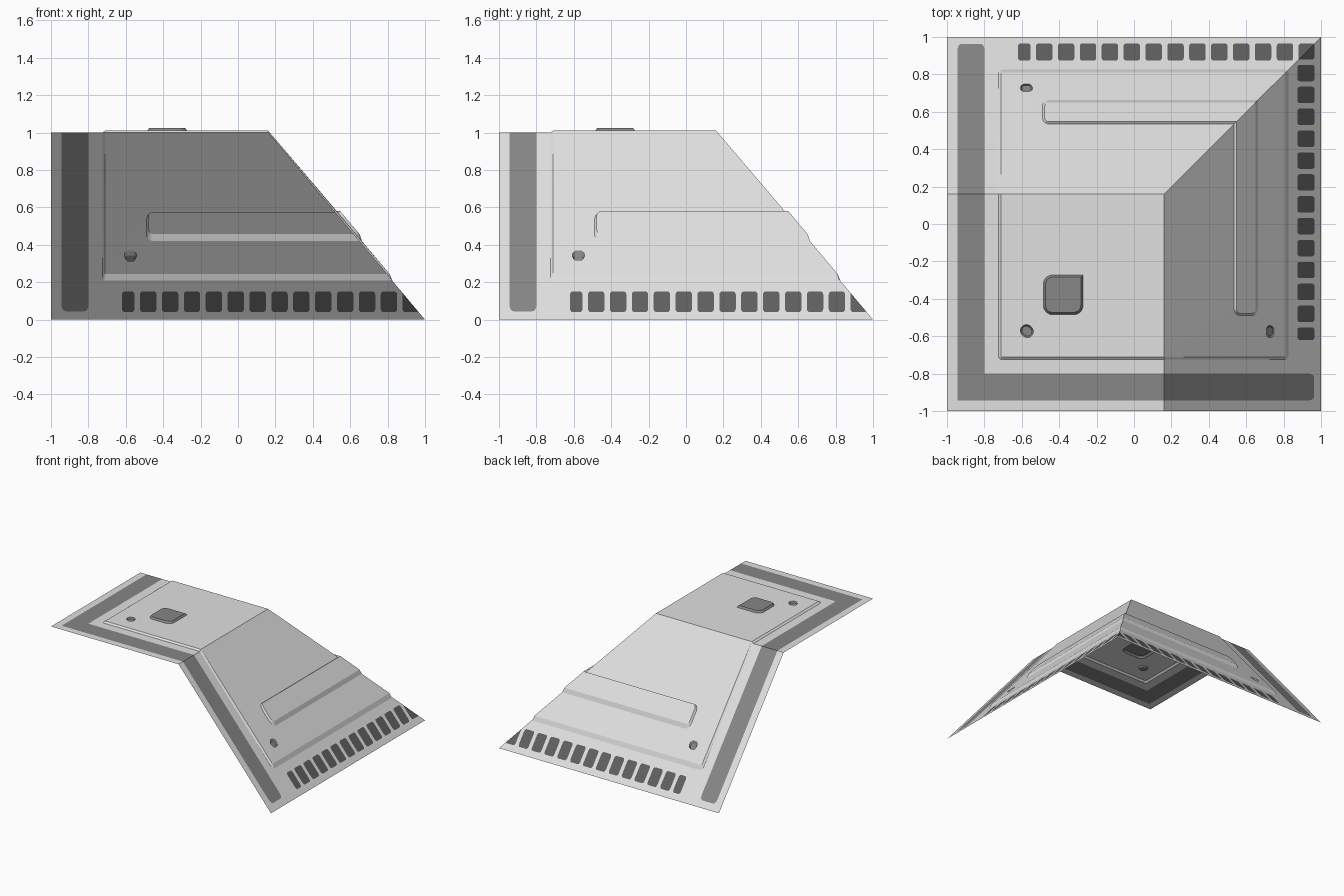
import bpy
import math
from mathutils import Vector
from mathutils.geometry import delaunay_2d_cdt

if "Cube" in bpy.data.objects:
    bpy.data.objects.remove(bpy.data.objects["Cube"])

FOLD = 0.16                              # where the flat top bends into the slopes
RUN = 1 - FOLD
STRETCH = math.hypot(1, RUN) / RUN       # vertical rise per unit of offset on a slope


class Pad:
    """Rounded rectangle in plan; mirrored over the x = y diagonal."""
    def __init__(self, u0, u1, v0, v1, r, bevel=0.0, rise=0.0):
        self.c = ((u0 + u1) / 2, (v0 + v1) / 2)
        self.h = ((u1 - u0) / 2, (v1 - v0) / 2)
        self.r, self.bevel, self.rise = r, bevel, rise

    def dist(self, x, y):
        u, v = min(x, y), max(x, y)
        a = abs(u - self.c[0]) - self.h[0] + self.r
        b = abs(v - self.c[1]) - self.h[1] + self.r
        return math.hypot(max(a, 0), max(b, 0)) + min(max(a, b), 0) - self.r

    def lift(self, x, y):
        return self.rise * min(1, max(0, -self.dist(x, y) / self.bevel))

    def loop(self, inset):
        r = max(self.r - inset, 0)
        n = 5 if r > 0 else 0
        pts = []
        for k, (sx, sy) in enumerate([(1, 1), (-1, 1), (-1, -1), (1, -1)]):
            for i in range(n + 1):
                a = math.pi / 2 * (k + (i / n if n else 0))
                pts.append((self.c[0] + sx * (self.h[0] - inset - r) + r * math.cos(a),
                            self.c[1] + sy * (self.h[1] - inset - r) + r * math.sin(a)))
        return pts


# Embossed areas
panel = Pad(-0.725, 0.825, -0.725, 0.825, 0.02, 0.015, 0.012)
bar = Pad(-0.49, 1.2, 0.535, 0.662, 0.035, 0.012, 0.014)
knob = [Pad(-0.485, -0.272, -0.485, -0.272, 0.05, 0.012, 0.014),
        Pad(-0.38, -0.272, -0.38, -0.272, 0.0, 0.012, 0.014)]
dimples = [Pad(-0.607, -0.543, -0.602, -0.538, 0.0315, 0.008, -0.011),
           Pad(-0.607, -0.543, 0.705, 0.748, 0.021, 0.008, -0.011)]
# Painted areas
stripe = Pad(-0.943, -0.80, -1.3, 0.963, 0.025)
squares = [Pad(-0.62, -0.553, 0.873, 0.966, 0.015)]
squares += [Pad(-0.524 + 0.117 * k, -0.436 + 0.117 * k, 0.873, 0.966, 0.015)
            for k in range(13)]

# Plan drawing: outlines of every area, both ways round the diagonal
points, edges = [], []


def add_path(pts, closed=True):
    start = len(points)
    points.extend(Vector(p) for p in pts)
    count = len(pts)
    for i in range(count if closed else count - 1):
        edges.append((start + i, start + (i + 1) % count))


add_path([(-1, -1), (1, -1), (1, 1), (-1, 1)])
add_path([(-1, -1), (1, 1)], False)
add_path([(-1, FOLD), (FOLD, FOLD), (FOLD, -1)], False)
for pad in [panel, bar, *knob, *dimples, stripe, *squares]:
    for inset in ([0, pad.bevel] if pad.bevel else [0]):
        outline = pad.loop(inset)
        add_path(outline)
        add_path([(y, x) for x, y in outline])

flat_verts, _, tris, *_ = delaunay_2d_cdt(points, edges, [], 0, 1e-5)


def fold_up(p):
    """Place a plan point on the folded, embossed sheet."""
    x, y = p
    h = panel.lift(x, y) + bar.lift(x, y) + max(k.lift(x, y) for k in knob)
    h += sum(d.lift(x, y) for d in dimples)
    slope = (1 - max(x, y)) / RUN + h * STRETCH
    return (x, y, min(1 + h, slope))


def paint(x, y):
    if any(s.dist(x, y) < -1e-4 for s in squares):
        return 2
    if any(s.dist(x, y) < -1e-4 for s in [stripe, *knob, *dimples]):
        return 1
    return 0


# Folded corner sheet
faces, colours = [], []
for t in tris:
    c = sum((flat_verts[i] for i in t), Vector((0, 0))) / 3
    if max(abs(c.x), abs(c.y)) < 1:
        faces.append(tuple(t))
        colours.append(paint(c.x, c.y))
used = {i: n for n, i in enumerate(sorted({i for f in faces for i in f}))}
mesh = bpy.data.meshes.new("folded_corner_sheet")
mesh.from_pydata([fold_up(flat_verts[i]) for i in used], [],
                 [[used[i] for i in f] for f in faces])
for name, g in (("light_grey", 0.75), ("mid_grey", 0.24), ("dark_grey", 0.115)):
    mat = bpy.data.materials.new(name)
    mat.diffuse_color = (g, g, g, 1)
    mat.use_nodes = True
    mat.node_tree.nodes["Principled BSDF"].inputs["Base Color"].default_value = mat.diffuse_color
    mesh.materials.append(mat)
for poly, index in zip(mesh.polygons, colours):
    poly.material_index = index
mesh.update()
sheet = bpy.data.objects.new("folded_corner_sheet", mesh)
bpy.context.collection.objects.link(sheet)
